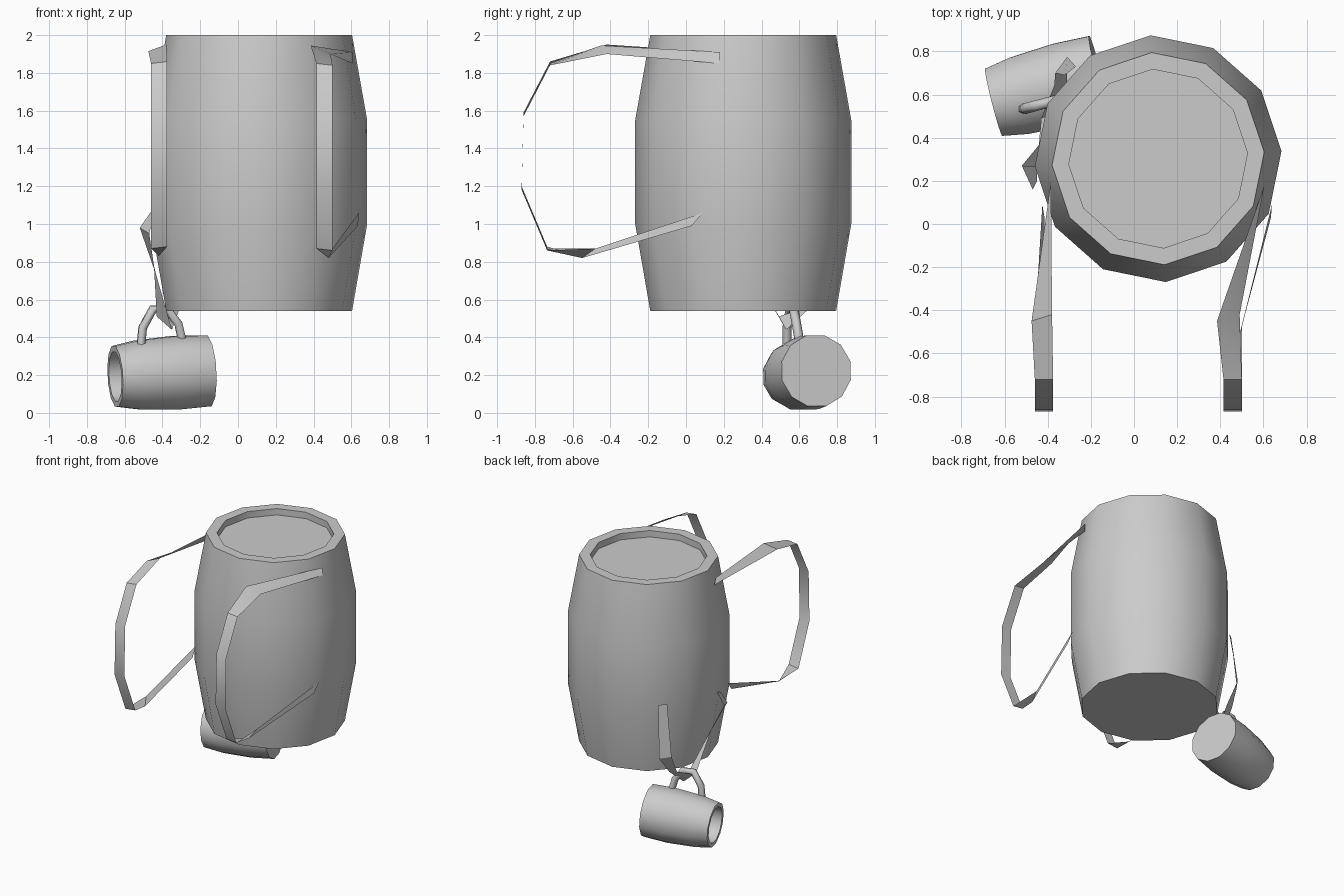
import bpy, bmesh, math
from mathutils import Vector

if "Cube" in bpy.data.objects:
    bpy.data.objects.remove(bpy.data.objects["Cube"])


def finish(name, bm, angle=40, fix_normals=True):
    if fix_normals:
        bmesh.ops.recalc_face_normals(bm, faces=bm.faces)
    me = bpy.data.meshes.new(name)
    bm.to_mesh(me)
    bm.free()
    ob = bpy.data.objects.new(name, me)
    bpy.context.collection.objects.link(ob)
    bpy.ops.object.select_all(action='DESELECT')
    ob.select_set(True)
    bpy.context.view_layer.objects.active = ob
    bpy.ops.object.shade_smooth_by_angle(angle=math.radians(angle))
    return ob


def bridge(bm, rings, closed=True):
    n = len(rings[0])
    for a, b in zip(rings, rings[1:]):
        for i in range(n if closed else n - 1):
            j = (i + 1) % n
            bm.faces.new((a[i], a[j], b[j], b[i]))


def lathe(name, base, axis, profile, phase, n=12):
    """Revolve (radius, height) pairs about an axis; both ends are capped."""
    bm = bmesh.new()
    rot = Vector((0, 0, 1)).rotation_difference(Vector(axis).normalized())
    rings = []
    for r, h in profile:
        ring = []
        for i in range(n):
            a = math.radians(phase) + 2 * math.pi * i / n
            p = rot @ Vector((r * math.cos(a), r * math.sin(a), h))
            ring.append(bm.verts.new(Vector(base) + p))
        rings.append(ring)
    bridge(bm, rings)
    bm.faces.new(rings[0])
    bm.faces.new(rings[-1])
    return finish(name, bm)


def ribbon(name, pairs):
    """Flat strap between two edge lines."""
    bm = bmesh.new()
    bridge(bm, [[bm.verts.new(p) for p in pair] for pair in pairs], closed=False)
    return finish(name, bm, 30)


def tube(name, pts, r, n=6):
    bm = bmesh.new()
    pts = [Vector(p) for p in pts]
    side = Vector((0.1, -0.95, -0.2)).normalized()
    rings = []
    for i, p in enumerate(pts):
        t = (pts[min(i + 1, len(pts) - 1)] - pts[max(i - 1, 0)]).normalized()
        u = (side - t * side.dot(t)).normalized()
        v = t.cross(u)
        rings.append([bm.verts.new(p + r * (u * math.cos(2 * math.pi * k / n)
                                            + v * math.sin(2 * math.pi * k / n)))
                      for k in range(n)])
    bridge(bm, rings)
    bm.faces.new(rings[0])
    bm.faces.new(rings[-1])
    return finish(name, bm, 65)


# Barrel with a recessed lid
lathe("barrel", (0.112, 0.303, 0), (0, 0, 1),
      [(0.493, 0.54), (0.573, 1.0), (0.573, 1.55), (0.493, 2.0),
       (0.415, 2.0), (0.415, 1.95)], 3.5)

# Shoulder straps, twisting flat against the barrel at each end
loop = [(-0.72, 1.85), (-0.86, 1.58), (-0.87, 1.19), (-0.735, 0.87)]
ribbon("right_shoulder_strap",
       [((0.605, 0.18, 1.91), (0.605, 0.18, 1.85)),
        ((0.385, -0.45, 1.945), (0.49, -0.42, 1.90))]
       + [((0.415, y, z), (0.50, y, z - 0.01)) for y, z in loop]
       + [((0.48, -0.55, 0.82), (0.50, -0.48, 0.87)),
          ((0.635, 0.03, 0.99), (0.64, 0.09, 1.06))])
ribbon("left_shoulder_strap",
       [((-0.385, 0.20, 1.86), (-0.385, 0.18, 1.91)),
        ((-0.475, -0.45, 1.915), (-0.38, -0.42, 1.95))]
       + [((-0.46, y, z), (-0.375, y, z + 0.01)) for y, z in loop]
       + [((-0.46, -0.48, 0.87), (-0.42, -0.55, 0.83)),
          ((-0.425, 0.09, 1.06), (-0.415, 0.03, 0.99))])

# Hanging loop that carries the mug
ribbon("mug_strap",
       [((-0.45, 0.27, 1.08), (-0.45, 0.20, 1.03)),
        ((-0.52, 0.27, 0.98), (-0.47, 0.16, 0.95)),
        ((-0.43, 0.38, 0.72), (-0.445, 0.33, 0.78)),
        ((-0.35, 0.53, 0.44), (-0.43, 0.49, 0.51)),
        ((-0.31, 0.65, 0.55), (-0.37, 0.64, 0.56)),
        ((-0.31, 0.775, 0.70), (-0.365, 0.70, 0.70)),
        ((-0.27, 0.73, 1.09), (-0.32, 0.69, 1.10))])

# Hollow mug lying on its side
lathe("mug", (-0.65, 0.565, 0.193), (0.49, 0.125, 0.03),
      [(0.135, 0.42), (0.135, 0.0), (0.166, 0.0), (0.188, 0.12),
       (0.201, 0.33), (0.194, 0.505)], 0)

# Mug handle
tube("mug_handle",
     [(-0.515, 0.535, 0.34), (-0.505, 0.535, 0.45), (-0.45, 0.55, 0.55),
      (-0.375, 0.57, 0.55), (-0.315, 0.585, 0.47), (-0.295, 0.60, 0.38)], 0.025)
